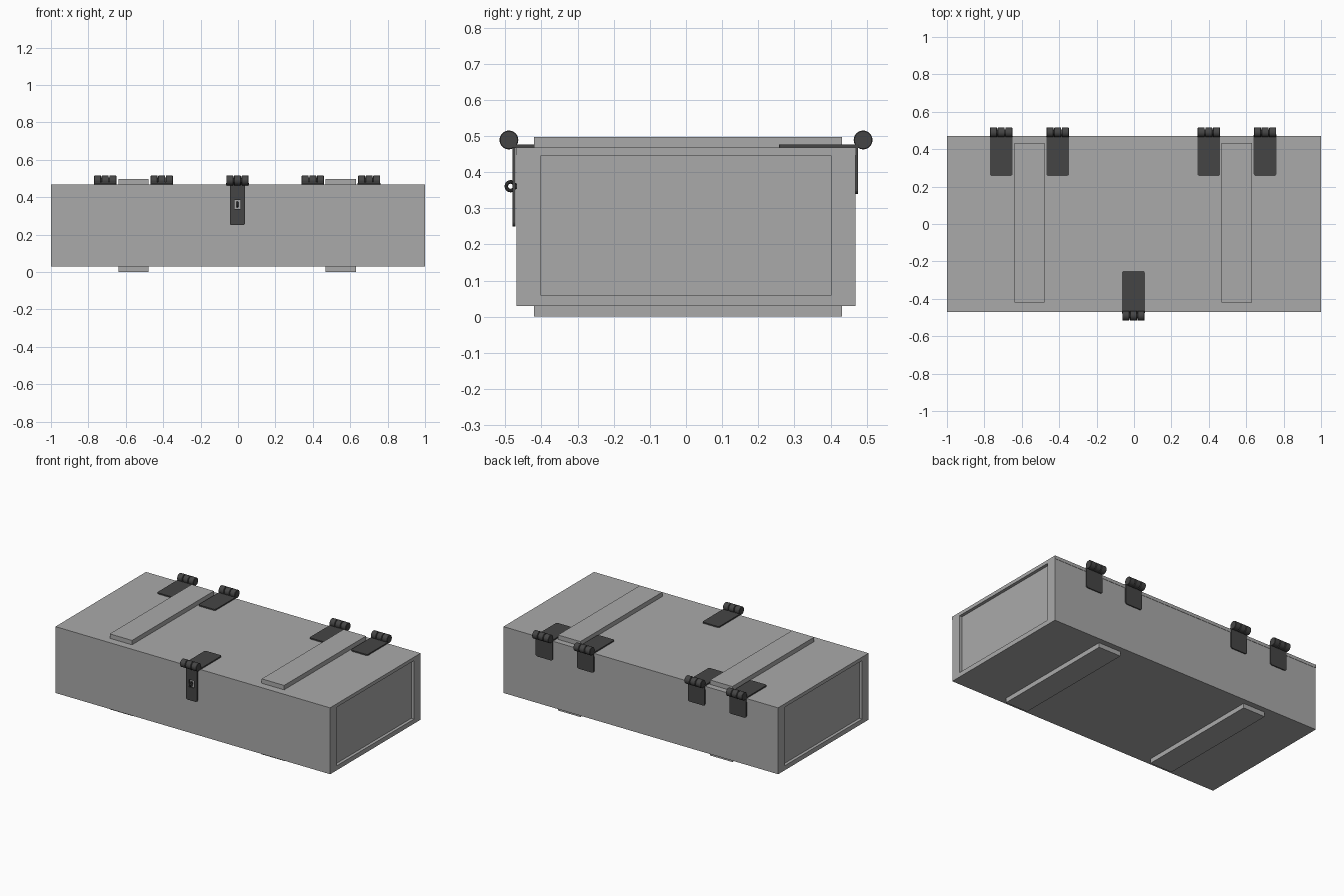
import bpy, bmesh, math
from mathutils import Matrix, Vector

if "Cube" in bpy.data.objects:
    bpy.data.objects.remove(bpy.data.objects["Cube"])


def material(name, v):
    m = bpy.data.materials.new(name)
    m.diffuse_color = (v, v, v, 1)
    m.use_nodes = True
    m.node_tree.nodes["Principled BSDF"].inputs["Base Color"].default_value = m.diffuse_color
    return m


GREY = material("crate grey", 0.40)
DARK = material("dark metal", 0.06)


def finish(name, bm, mat):
    bmesh.ops.recalc_face_normals(bm, faces=bm.faces)
    me = bpy.data.meshes.new(name)
    bm.to_mesh(me)
    bm.free()
    me.materials.append(mat)
    ob = bpy.data.objects.new(name, me)
    bpy.context.collection.objects.link(ob)
    return ob


def box(name, lo, hi, mat):
    bm = bmesh.new()
    lo, hi = Vector(lo), Vector(hi)
    bmesh.ops.create_cube(bm, size=1, matrix=Matrix.Translation((lo + hi) / 2)
                          @ Matrix.Diagonal((*(hi - lo), 1)))
    return finish(name, bm, mat)


def plate(name, lo, hi, axis, mat, radius=0.012):
    """Thin box whose corner edges along the given axis are rounded."""
    ob = box(name, lo, hi, mat)
    bm = bmesh.new()
    bm.from_mesh(ob.data)
    edges = [e for e in bm.edges
             if abs((e.verts[0].co - e.verts[1].co).normalized()[axis]) > 0.9]
    bmesh.ops.bevel(bm, geom=edges, offset=radius, segments=4, profile=0.5, affect='EDGES')
    bm.to_mesh(ob.data)
    bm.free()
    return ob


def smooth(ob):
    bpy.ops.object.select_all(action='DESELECT')
    ob.select_set(True)
    bpy.context.view_layer.objects.active = ob
    bpy.ops.object.shade_smooth_by_angle(angle=math.radians(35))


def barrel(name, x, y, z, r, width):
    """Three lightly bevelled knuckles on a thin pin."""
    bm = bmesh.new()
    w = width / 3
    parts = [(x + (i - 1) * w, r, w - 0.003) for i in range(3)] + [(x, r * 0.6, width - 0.01)]
    for cx, rad, depth in parts:
        bmesh.ops.create_cone(bm, cap_ends=True, segments=32, radius1=rad, radius2=rad, depth=depth,
                              matrix=Matrix.Translation((cx, y, z)) @ Matrix.Rotation(math.pi / 2, 4, 'Y'))
    rims = [e for e in bm.edges if any(len(f.verts) > 4 for f in e.link_faces)]
    bmesh.ops.bevel(bm, geom=rims, offset=0.002, segments=1, affect='EDGES')
    smooth(finish(name, bm, DARK))


# crate body, with a recessed panel at each end
body = box("crate_body", (-1, -0.469, 0.03), (1, 0.469, 0.447), GREY)
bm = bmesh.new()
bm.from_mesh(body.data)
for s in (-1, 1):
    face = next(f for f in bm.faces if f.normal.x * s > 0.9)
    inner = bmesh.ops.inset_individual(bm, faces=[face], thickness=0.03)
    for v in face.verts:
        v.co.y = math.copysign(0.403, v.co.y)
        v.co.z = 0.06 if v.co.z < 0.2 else 0.445
    ext = bmesh.ops.extrude_discrete_faces(bm, faces=[face])["faces"][0]
    for v in ext.verts:
        v.co.x -= s * 0.02
bm.to_mesh(body.data)
bm.free()

# lid
box("lid", (-1, -0.471, 0.447), (1, 0.471, 0.468), GREY)

# battens above and below
for label, x0, x1 in (("left", -0.64, -0.478), ("right", 0.467, 0.63)):
    box(label + "_top_batten", (x0, -0.42, 0.468), (x1, 0.432, 0.497), GREY)
    box(label + "_bottom_batten", (x0, -0.42, 0), (x1, 0.432, 0.03), GREY)

# four rear hinges
for i, x in enumerate((-0.71, -0.408, 0.4, 0.701)):
    n = f"hinge_{i + 1}"
    plate(n + "_top_leaf", (x - 0.061, 0.257, 0.467), (x + 0.061, 0.485, 0.476), 2, DARK)
    plate(n + "_back_leaf", (x - 0.061, 0.467, 0.34), (x + 0.061, 0.476, 0.48), 1, DARK)
    barrel(n + "_barrel", x, 0.49, 0.489, 0.026, 0.122)

# front hasp
X = -0.003
plate("hasp_top_leaf", (X - 0.061, -0.485, 0.467), (X + 0.061, -0.25, 0.476), 2, DARK)
barrel("hasp_barrel", X, -0.49, 0.489, 0.026, 0.122)
strap = plate("hasp_strap", (X - 0.041, -0.48, 0.25), (X + 0.041, -0.4715, 0.48), 1, DARK)
cutter = box("slot_cutter", (X - 0.017, -0.5, 0.337), (X + 0.017, -0.46, 0.385), DARK)
cutter.hide_render = True
mod = strap.modifiers.new("slot", 'BOOLEAN')
mod.object = cutter
mod.operation = 'DIFFERENCE'
mod.solver = 'EXACT'
bpy.context.view_layer.objects.active = strap
bpy.ops.object.modifier_apply(modifier="slot")
bpy.data.objects.remove(cutter)

# staple ring poking through the slot
bpy.ops.mesh.primitive_torus_add(location=(X, -0.485, 0.361), rotation=(0, math.pi / 2, 0),
                                 major_radius=0.012, minor_radius=0.005,
                                 major_segments=24, minor_segments=10)
ring = bpy.context.object
ring.name = "hasp_staple"
ring.data.materials.append(DARK)
smooth(ring)
